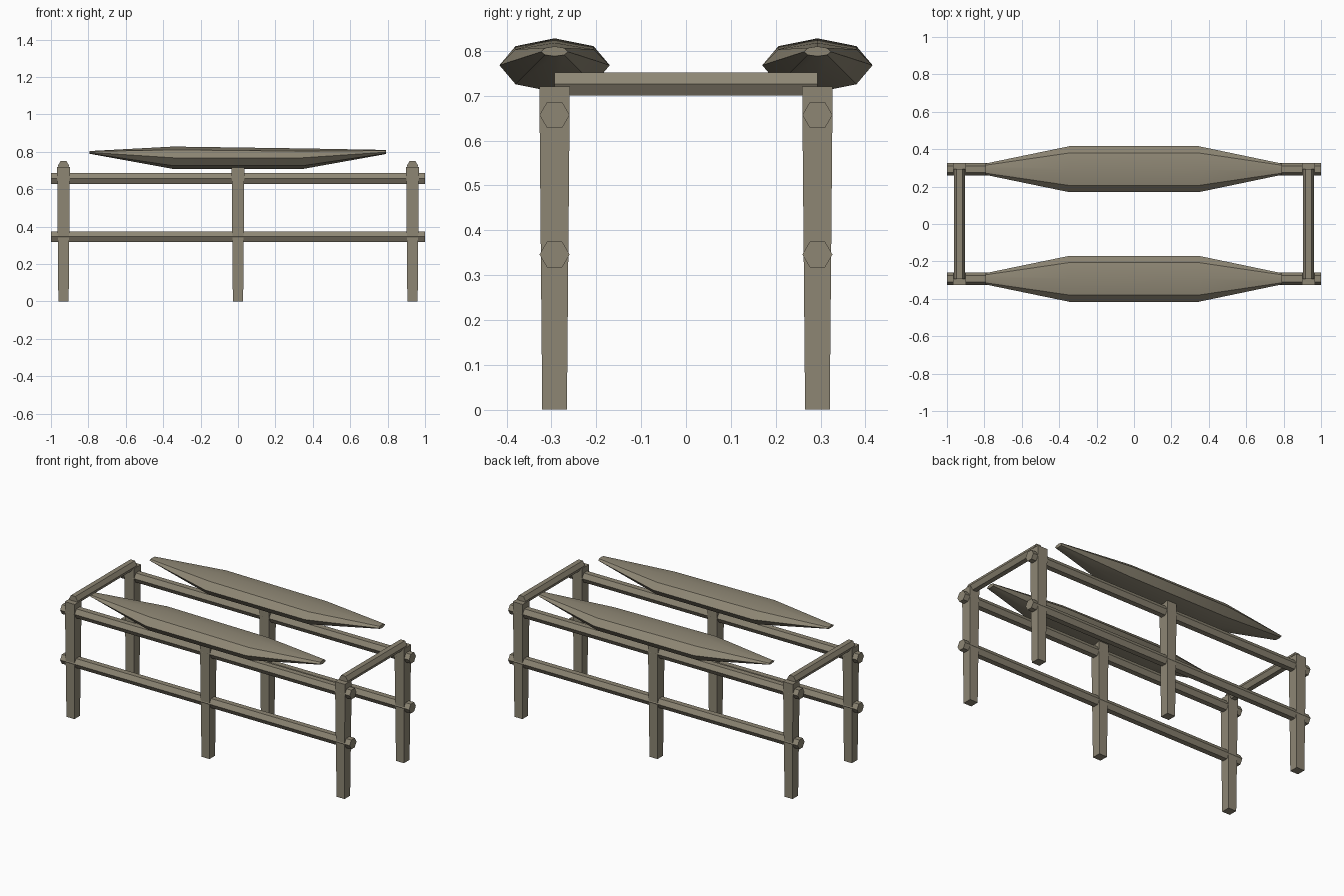
import bpy, bmesh, math
from mathutils import Matrix

if "Cube" in bpy.data.objects:
    bpy.data.objects.remove(bpy.data.objects["Cube"], do_unlink=True)

wood = bpy.data.materials.new("weathered_wood")
wood.use_nodes = True
colour = (0.27, 0.24, 0.175, 1)
wood.diffuse_color = colour
wood.node_tree.nodes["Principled BSDF"].inputs["Base Color"].default_value = colour


def finish(name, bm):
    bmesh.ops.recalc_face_normals(bm, faces=bm.faces)
    mesh = bpy.data.meshes.new(name)
    bm.to_mesh(mesh)
    bm.free()
    mesh.materials.append(wood)
    obj = bpy.data.objects.new(name, mesh)
    bpy.context.collection.objects.link(obj)
    return obj


def loft(name, rings):
    """Skin a list of equal-length rings and cap both ends."""
    bm = bmesh.new()
    loops = [[bm.verts.new(p) for p in ring] for ring in rings]
    n = len(loops[0])
    for a, b in zip(loops, loops[1:]):
        for i in range(n):
            j = (i + 1) % n
            bm.faces.new((a[i], a[j], b[j], b[i]))
    bm.faces.new(loops[0])
    bm.faces.new(loops[-1])
    return finish(name, bm)


def square(x, y, z, half):
    return [(x + sx * half, y + sy * half, z)
            for sx, sy in ((-1, -1), (1, -1), (1, 1), (-1, 1))]


def hex_bar(name, centre, length, radius, axis):
    """Six-sided bar with a flat top, lying along x or y."""
    bm = bmesh.new()
    bmesh.ops.create_cone(bm, cap_ends=True, segments=6, radius1=radius,
                          radius2=radius, depth=length)
    bmesh.ops.rotate(bm, verts=bm.verts, matrix=Matrix.Rotation(math.pi / 2, 3, "X"))
    # Put corners at the sides so the top is flat
    low = max(v.co.x for v in bm.verts)
    if low < radius * 0.95:
        bmesh.ops.rotate(bm, verts=bm.verts, matrix=Matrix.Rotation(math.pi / 6, 3, "Y"))
    if axis == "X":
        bmesh.ops.rotate(bm, verts=bm.verts, matrix=Matrix.Rotation(math.pi / 2, 3, "Z"))
    bmesh.ops.translate(bm, verts=bm.verts, vec=centre)
    return finish(name, bm)


def hull_ring(x, y, z, half_w, up, down):
    """Eight-sided flattened section across the hull."""
    pts = []
    for i in range(8):
        a = i * math.pi / 4
        s = math.sin(a)
        pts.append((x, y + half_w * math.cos(a), z + s * (up if s > 0 else down)))
    return pts


SIDE = 0.293
for side, label in ((-1, "front"), (1, "back")):
    y = side * SIDE
    # Posts, slightly wider at the top
    for x, place in ((-0.933, "right"), (0, "middle"), (0.933, "left")):
        loft(f"{label}_{place}_post",
             [square(x, y, 0, 0.0275), square(x, y, 0.72, 0.034)])
    # Long rails
    for z, level in ((0.346, "lower"), (0.657, "upper")):
        hex_bar(f"{label}_{level}_rail", (0, y, z), 2, 0.0335, "X")
    # Tapered hull resting on the rails
    hull = loft(f"{label}_hull", [
        hull_ring(-0.795, y, 0.797, 0.03, 0.007, 0.007),
        hull_ring(-0.345, y, 0.768, 0.123, 0.06, 0.06),
        hull_ring(0.345, y, 0.768, 0.123, 0.05, 0.06),
        hull_ring(0.79, y, 0.798, 0.03, 0.012, 0.01),
    ])
    bpy.ops.object.select_all(action="DESELECT")
    hull.select_set(True)
    bpy.context.view_layer.objects.active = hull
    bpy.ops.object.shade_smooth_by_angle(angle=math.radians(30))

# Cross beams joining the corner posts
for x, place in ((-0.933, "right"), (0.933, "left")):
    hex_bar(f"{place}_cross_beam", (x, 0, 0.726), 2 * SIDE, 0.03, "Y")
